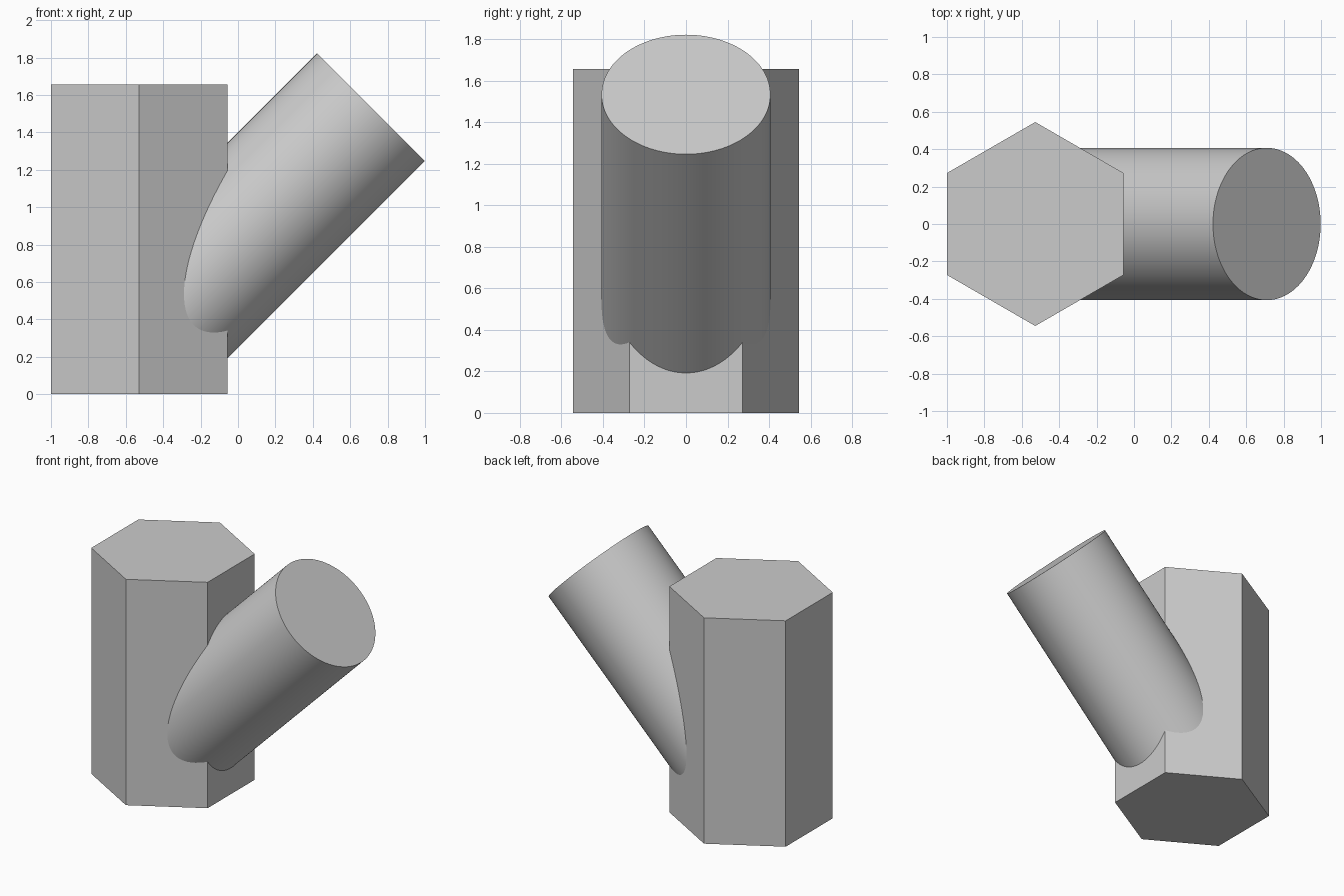
import bpy
from math import radians, sqrt
from mathutils import Vector

if "Cube" in bpy.data.objects:
    bpy.data.objects.remove(bpy.data.objects["Cube"])

# Upright hexagonal column, corners pointing along y
HEX_X, APOTHEM, HEIGHT = -0.528, 0.472, 1.657
bpy.ops.mesh.primitive_cylinder_add(vertices=6, radius=APOTHEM * 2 / sqrt(3), depth=HEIGHT,
                                    location=(HEX_X, 0, HEIGHT / 2))
column = bpy.context.object
column.name = "hexagonal_column"

# Round branch leaving the column axis at 45 degrees
start = Vector((HEX_X, 0, 0.296))
end = Vector((0.710, 0, 1.534))
bpy.ops.mesh.primitive_cylinder_add(vertices=128, radius=0.407, depth=(end - start).length,
                                    location=(start + end) / 2, rotation=(0, radians(45), 0))
branch = bpy.context.object
branch.name = "slanted_branch"
bpy.ops.object.shade_smooth_by_angle(angle=radians(30))
